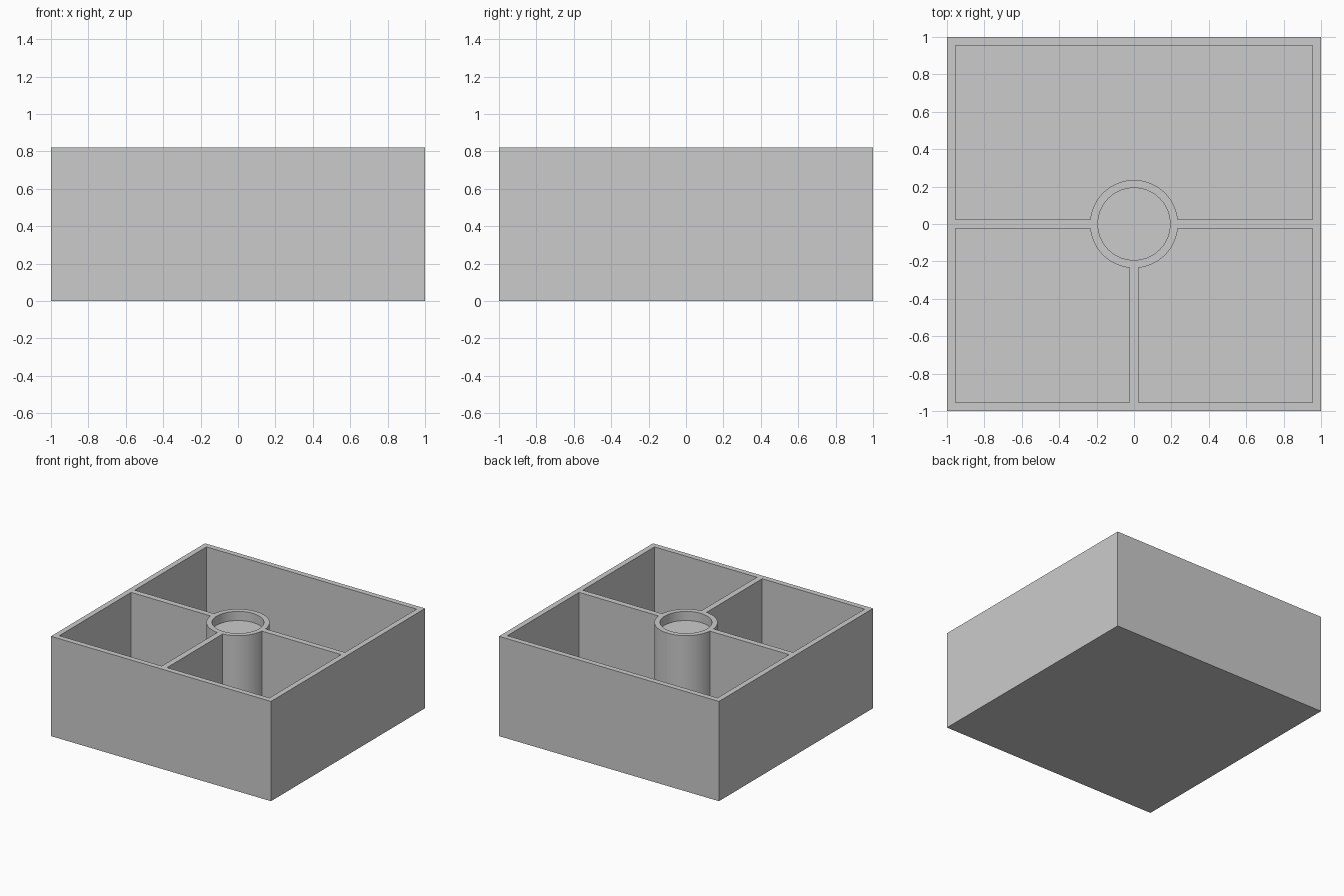
import bpy
import math

cube = bpy.data.objects.get("Cube")
if cube:
    bpy.data.objects.remove(cube, do_unlink=True)

HEIGHT = 0.82
INNER = 0.955          # half width inside the outer walls
RIB = 0.024            # half thickness of the dividers
FLOOR = 0.045
POST_R, CUP_R = 0.235, 0.193
CUP_DEPTH = 0.075

grey = bpy.data.materials.new("plain grey")
grey.use_nodes = True
grey.diffuse_color = (0.6, 0.6, 0.6, 1)
grey.node_tree.nodes["Principled BSDF"].inputs["Base Color"].default_value = (0.6, 0.6, 0.6, 1)


def box(name, low, high):
    """Axis-aligned block between two corners."""
    centre = [(a + b) / 2 for a, b in zip(low, high)]
    bpy.ops.mesh.primitive_cube_add(size=1, location=centre)
    obj = bpy.context.object
    obj.name = name
    obj.scale = [b - a for a, b in zip(low, high)]
    bpy.ops.object.transform_apply(location=True, scale=True)
    obj.data.materials.append(grey)
    return obj


def cylinder(name, radius, bottom, top):
    bpy.ops.mesh.primitive_cylinder_add(vertices=72, radius=radius, depth=top - bottom,
                                        location=(0, 0, (bottom + top) / 2))
    obj = bpy.context.object
    obj.name = name
    bpy.ops.object.transform_apply(location=True)
    obj.data.materials.append(grey)
    return obj


def subtract(target, cutter):
    """Cut one solid from another and drop the cutter."""
    mod = target.modifiers.new("cut", "BOOLEAN")
    mod.operation, mod.solver, mod.object = "DIFFERENCE", "EXACT", cutter
    bpy.context.view_layer.objects.active = target
    bpy.ops.object.modifier_apply(modifier=mod.name)
    bpy.data.objects.remove(cutter, do_unlink=True)


# Solid block for the tray
tray = box("divided_tray", (-1, -1, 0), (1, 1, HEIGHT))

# Compartments: one wide at the back, two at the front, all stopping at the round post
above = HEIGHT + 0.1
rooms = [
    ((-INNER, RIB), (INNER, INNER)),
    ((-INNER, -INNER), (-RIB, -RIB)),
    ((RIB, -INNER), (INNER, -RIB)),
]
for low, high in rooms:
    room = box("compartment_cutter", (*low, FLOOR), (*high, above))
    subtract(room, cylinder("post_cutter", POST_R, -0.1, above + 0.1))
    subtract(tray, room)

# Shallow cup in the top of the post
subtract(tray, cylinder("cup_cutter", CUP_R, HEIGHT - CUP_DEPTH, above))

# Smooth the round faces, keep the corners crisp
bpy.ops.object.select_all(action="DESELECT")
tray.select_set(True)
bpy.context.view_layer.objects.active = tray
bpy.ops.object.shade_smooth_by_angle(angle=math.radians(30))
